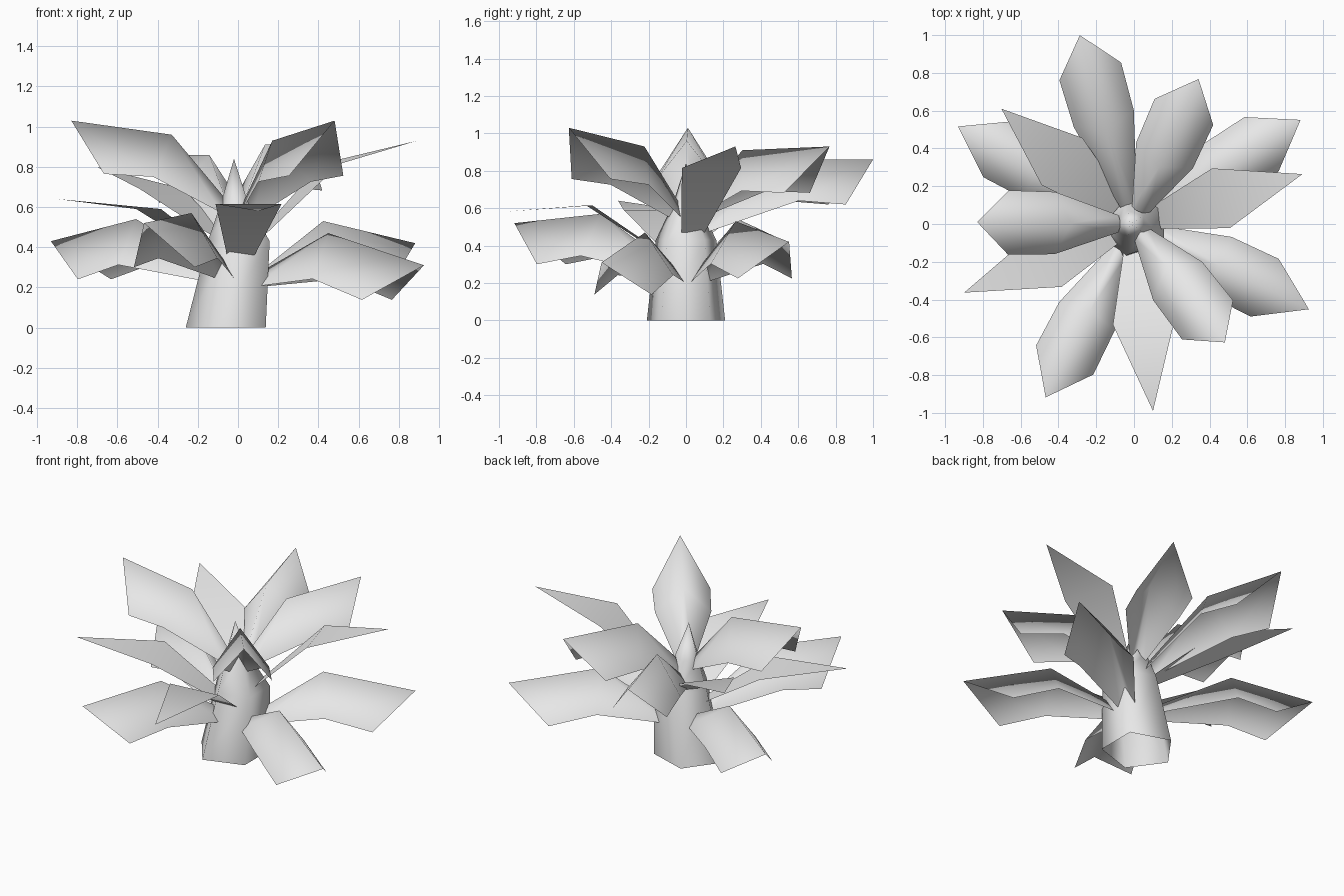
import bpy
from math import cos, sin, pi, radians
from mathutils import Vector

cube = bpy.data.objects.get("Cube")
if cube:
    bpy.data.objects.remove(cube, do_unlink=True)

grey = bpy.data.materials.new("pale_grey")
grey.use_nodes = True
grey.diffuse_color = (0.8, 0.8, 0.8, 1)
grey.node_tree.nodes["Principled BSDF"].inputs["Base Color"].default_value = (0.8, 0.8, 0.8, 1)


def make(name, verts, faces, angle=0):
    mesh = bpy.data.meshes.new(name)
    mesh.from_pydata([tuple(v) for v in verts], [], faces)
    mesh.materials.append(grey)
    mesh.shade_smooth()
    obj = bpy.data.objects.new(name, mesh)
    obj.rotation_euler.z = radians(angle)
    bpy.context.collection.objects.link(obj)
    return obj


def at(point, side=0.0):
    """Place a (radius, height) profile point at a sideways offset."""
    return Vector((point.x, side, point.y))


def folded_leaf(name, angle, base, mid, tip):
    """Leaf with a raised ridge, drooping sides and a pointed end."""
    base, mid, tip = Vector(base), Vector(mid), Vector(tip)
    along = (tip - mid).normalized()
    up = Vector((-along.y, along.x))
    low_base = base - up * 0.08
    low_mid = mid + along * 0.06 - up * 0.22
    low_end = tip - along * 0.2 - up * 0.24
    verts = [at(base), at(mid), at(tip)]
    for s in (1, -1):
        verts += [at(low_base, s * 0.045), at(low_mid, s * 0.165), at(low_end, s * 0.17)]
    faces = [(0, 1, 4, 3), (1, 2, 5, 4), (0, 6, 7, 1), (1, 7, 8, 2)]
    faces = [f[::-1] for f in faces]
    make(name, verts, faces, angle)


def flat_leaf(name, angle, base, mid, tip):
    """Flat pointed leaf with one bend across its widest part."""
    base, mid, tip = Vector(base), Vector(mid), Vector(tip)
    verts = [at(base, -0.065), at(base, 0.065), at(mid, 0.165), at(mid, -0.165), at(tip)]
    make(name, verts, [(0, 3, 2, 1), (3, 4, 2)], angle)


# Five-sided trunk, open underneath, ending in a spike: centre x, height, radius
rings = [(-0.04, 0, 0.22), (0.02, 0.43, 0.17), (-0.01, 0.62, 0.075)]
N = 5
verts = [(cx + r * cos(pi + 2 * pi * i / N), r * sin(pi + 2 * pi * i / N), z)
         for cx, z, r in rings for i in range(N)]
faces = [(k * N + i, k * N + (i + 1) % N, (k + 1) * N + (i + 1) % N, (k + 1) * N + i)
         for k in range(len(rings) - 1) for i in range(N)]
verts.append((-0.02, 0, 0.84))
top = (len(rings) - 1) * N
faces += [(top + i, top + (i + 1) % N, len(verts) - 1) for i in range(N)]
make("trunk", verts, faces)

# Folded leaves: direction, then (radius, height) of base, bend and tip
folded = {
    "lower_front_left": (-26, (0.13, 0.28), (0.50, 0.47), (1.03, 0.31)),
    "lower_front_right": (-117, (0.13, 0.32), (0.51, 0.57), (1.03, 0.52)),
    "lower_back_right": (151, (0.13, 0.30), (0.58, 0.54), (1.065, 0.43)),
    "lower_back_left": (32, (0.13, 0.28), (0.50, 0.53), (1.04, 0.42)),
    "middle_back": (106, (0.10, 0.55), (0.52, 0.86), (1.04, 0.86)),
    "upper_front": (-52.5, (0.04, 0.62), (0.28, 0.93), (0.79, 1.03)),
    "upper_right": (179.3, (0.07, 0.65), (0.33, 0.96), (0.83, 1.03)),
    "upper_back": (66, (0.07, 0.63), (0.33, 0.91), (0.84, 0.93)),
}
for name, spec in folded.items():
    folded_leaf(name + "_folded_leaf", *spec)

# Flat pointed leaves between them
flat = {
    "front": (-84.2, (0.12, 0.35), (0.52, 0.615), (0.995, 0.58)),
    "left": (16.5, (0.13, 0.47), (0.48, 0.815), (0.93, 0.93)),
    "right": (202, (0.12, 0.36), (0.48, 0.59), (0.97, 0.64)),
    "back_right": (139, (0.12, 0.46), (0.505, 0.69), (0.93, 0.80)),
}
for name, spec in flat.items():
    flat_leaf(name + "_flat_leaf", *spec)
